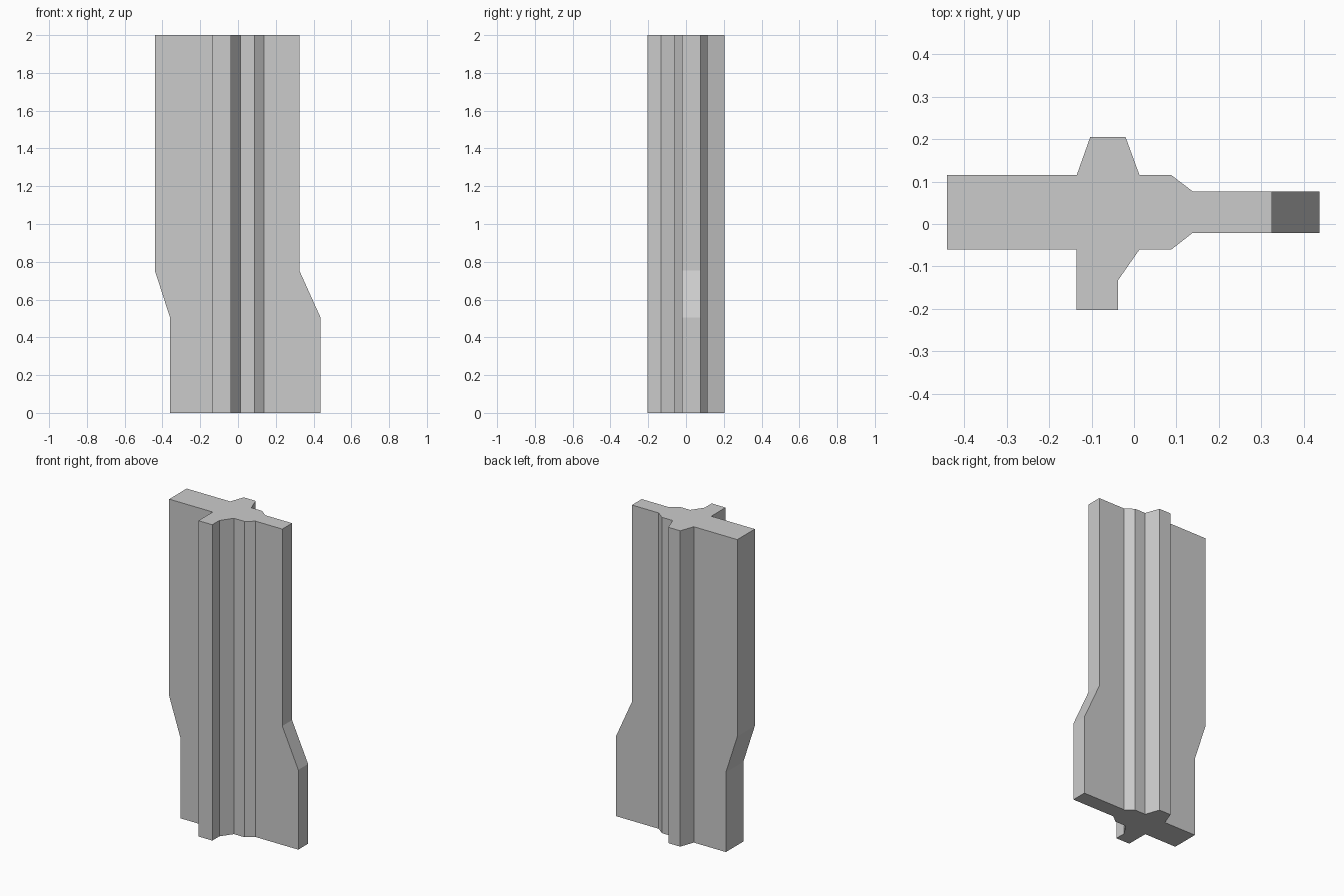
import bpy, bmesh

if "Cube" in bpy.data.objects:
    bpy.data.objects.remove(bpy.data.objects["Cube"])

grey = bpy.data.materials.new("plain grey")
grey.diffuse_color = (0.6, 0.6, 0.6, 1)
grey.use_nodes = True
grey.node_tree.nodes["Principled BSDF"].inputs["Base Color"].default_value = grey.diffuse_color


def section(left, right):
    """Cross-shaped outline, counter-clockwise, with movable wing ends."""
    return [
        (left, -0.06), (-0.135, -0.06),                                # wide wing, front
        (-0.135, -0.203), (-0.038, -0.203), (-0.038, -0.133),          # front rib
        (0.013, -0.06), (0.088, -0.06), (0.138, -0.021),               # front shoulder
        (right, -0.021), (right, 0.077),                               # thin wing end
        (0.138, 0.077), (0.088, 0.115), (0.013, 0.115),                # back shoulder
        (-0.02, 0.205), (-0.103, 0.205), (-0.135, 0.115),              # back rib
        (left, 0.115),                                                 # wide wing, back
    ]


# height, left wing end, right wing end
levels = [(0, -0.36, 0.437), (0.505, -0.36, 0.437),
          (0.753, -0.44, 0.325), (2, -0.44, 0.325)]

bm = bmesh.new()
rings = [[bm.verts.new((x, y, z)) for x, y in section(l, r)] for z, l, r in levels]
n = len(rings[0])

# side walls between levels
for low, high in zip(rings, rings[1:]):
    for i in range(n):
        j = (i + 1) % n
        bm.faces.new((low[i], low[j], high[j], high[i]))

# end caps
bm.faces.new(rings[-1])
bm.faces.new(rings[0][::-1])

# merge the coplanar wall pieces into clean flat faces
bmesh.ops.dissolve_limit(bm, angle_limit=0.01, verts=bm.verts, edges=bm.edges)

mesh = bpy.data.meshes.new("ribbed_post")
bm.to_mesh(mesh)
bm.free()
mesh.materials.append(grey)
post = bpy.data.objects.new("ribbed_post", mesh)
bpy.context.collection.objects.link(post)
